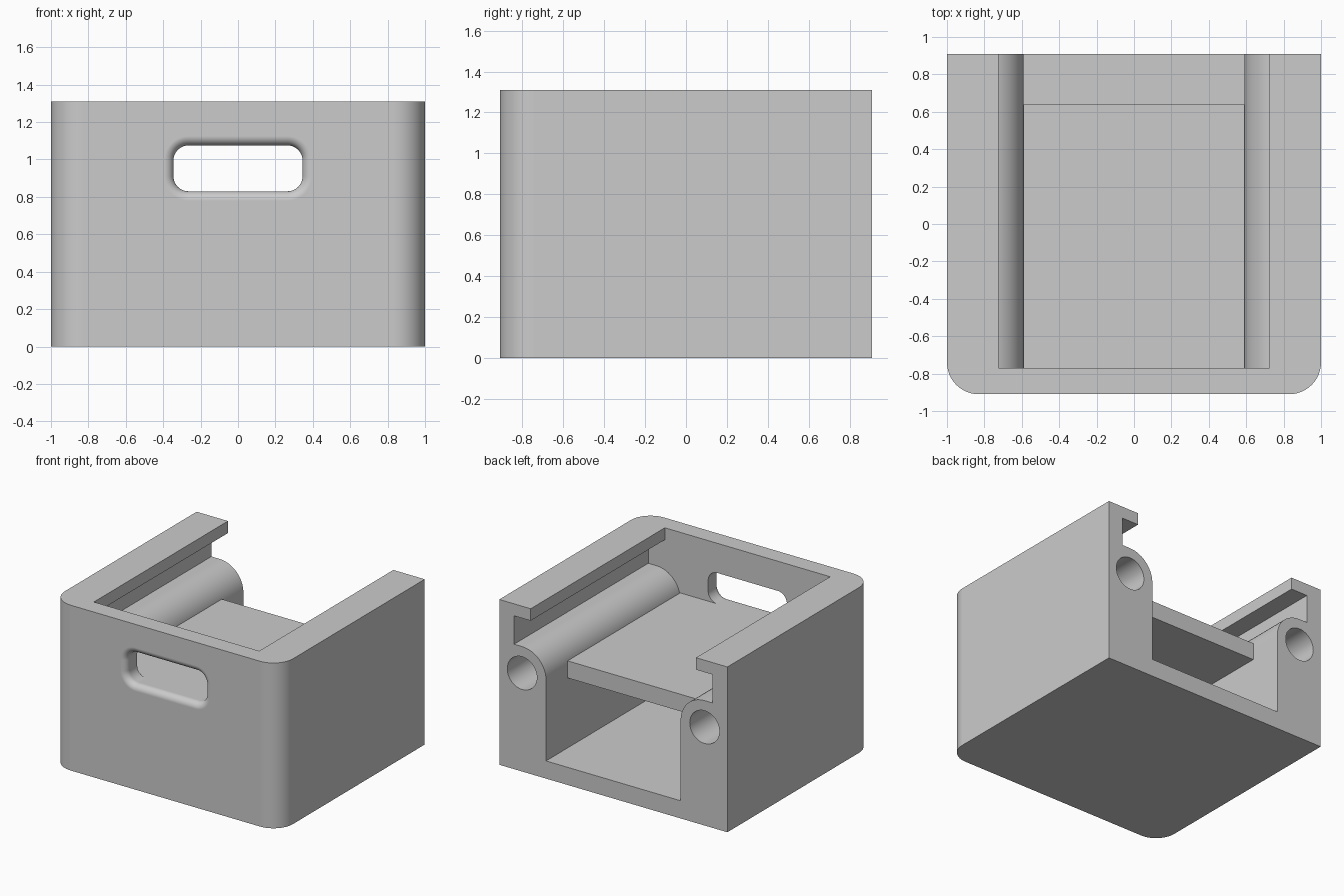
import bpy, bmesh
from math import sin, cos, pi, radians

cube = bpy.data.objects.get("Cube")
if cube:
    bpy.data.objects.remove(cube, do_unlink=True)

grey = bpy.data.materials.new("plain grey")
grey.use_nodes = True
grey.diffuse_color = (0.6, 0.6, 0.6, 1)
grey.node_tree.nodes["Principled BSDF"].inputs["Base Color"].default_value = (0.6, 0.6, 0.6, 1)

HALF_X, HALF_Y, HEIGHT = 1.0, 0.91, 1.31
WALL = 0.14
INNER_X, INNER_Y = 0.59, -HALF_Y + WALL
ROD_X, ROD_Z = 0.8, 0.78


def arc(cx, cy, r, start, end, n=12):
    """Points along an arc, angles in degrees."""
    angles = [radians(start + (end - start) * i / n) for i in range(n + 1)]
    return [(cx + r * cos(a), cy + r * sin(a)) for a in angles]


def rounded_rect(x0, x1, z0, z1, r):
    return (arc(x1 - r, z1 - r, r, 0, 90) + arc(x0 + r, z1 - r, r, 90, 180)
            + arc(x0 + r, z0 + r, r, 180, 270) + arc(x1 - r, z0 + r, r, 270, 360))


def loft(name, rings):
    """Closed solid through a list of matching 3D rings."""
    bm = bmesh.new()
    loops = [[bm.verts.new(p) for p in ring] for ring in rings]
    for a, b in zip(loops, loops[1:]):
        for i in range(len(a)):
            j = (i + 1) % len(a)
            bm.faces.new((a[i], a[j], b[j], b[i]))
    bm.faces.new(loops[0])
    bm.faces.new(loops[-1])
    bmesh.ops.recalc_face_normals(bm, faces=bm.faces)
    mesh = bpy.data.meshes.new(name)
    bm.to_mesh(mesh)
    bm.free()
    mesh.materials.append(grey)
    obj = bpy.data.objects.new(name, mesh)
    bpy.context.collection.objects.link(obj)
    return obj


def along_y(name, profile, y0, y1):
    return loft(name, [[(x, y, z) for x, z in profile] for y in (y0, y1)])


def activate(obj):
    bpy.ops.object.select_all(action='DESELECT')
    obj.select_set(True)
    bpy.context.view_layer.objects.active = obj


def cut(obj, cutter):
    cutter.hide_render = True
    mod = obj.modifiers.new("cut", 'BOOLEAN')
    mod.operation, mod.solver, mod.object = 'DIFFERENCE', 'EXACT', cutter
    activate(obj)
    bpy.ops.object.modifier_apply(modifier=mod.name)
    bpy.data.objects.remove(cutter, do_unlink=True)


# Housing block with rounded front corners
R = 0.17
plan = ([(HALF_X, HALF_Y), (-HALF_X, HALF_Y)]
        + arc(-HALF_X + R, -HALF_Y + R, R, 180, 270)
        + arc(HALF_X - R, -HALF_Y + R, R, 270, 360))
housing = loft("housing", [[(x, y, z) for x, y in plan] for z in (0, HEIGHT)])

# Channel open at the back and top: straight sides, rounded shoulders, lid grooves
half = ([(INNER_X, WALL)] + arc(ROD_X, ROD_Z, ROD_X - INNER_X, 180, 90)
        + [(0.87, 0.99), (0.87, 1.215), (0.725, 1.215), (0.725, 1.5)])
channel = half + [(-x, z) for x, z in reversed(half)]
cut(housing, along_y("channel_cutter", channel, INNER_Y, 1.1))

# Round bores running along the shoulders
for side in (-1, 1):
    bore = arc(side * ROD_X, ROD_Z, 0.13, 0, 360, 40)[:-1]
    cut(housing, along_y("bore_cutter", bore, INNER_Y, 1.1))

# Slot through the front wall, flared outward by a rounded edge
FILLET = 0.05
steps = [(INNER_Y + 0.1, 0)]
steps += [(-HALF_Y + FILLET * (1 - sin(t)), FILLET * (1 - cos(t)))
          for t in [i * pi / 20 for i in range(11)]]
steps += [(-HALF_Y - 0.1, FILLET)]
rings = [[(x, y, z) for x, z in
          rounded_rect(-0.345 - d, 0.345 + d, 0.83 - d, 1.075 + d, 0.08 + d)]
         for y, d in steps]
cut(housing, loft("slot_cutter", rings))

# Shelf bridging the channel
shelf_profile = [(-INNER_X, 0.695), (INNER_X, 0.695), (INNER_X, 0.83), (-INNER_X, 0.83)]
along_y("shelf", shelf_profile, INNER_Y, 0.64)

# Smooth curved faces, keep flat faces and edges crisp
activate(housing)
bpy.ops.object.shade_smooth_by_angle(angle=radians(30))
weighted = housing.modifiers.new("weighted normals", 'WEIGHTED_NORMAL')
weighted.keep_sharp = True
